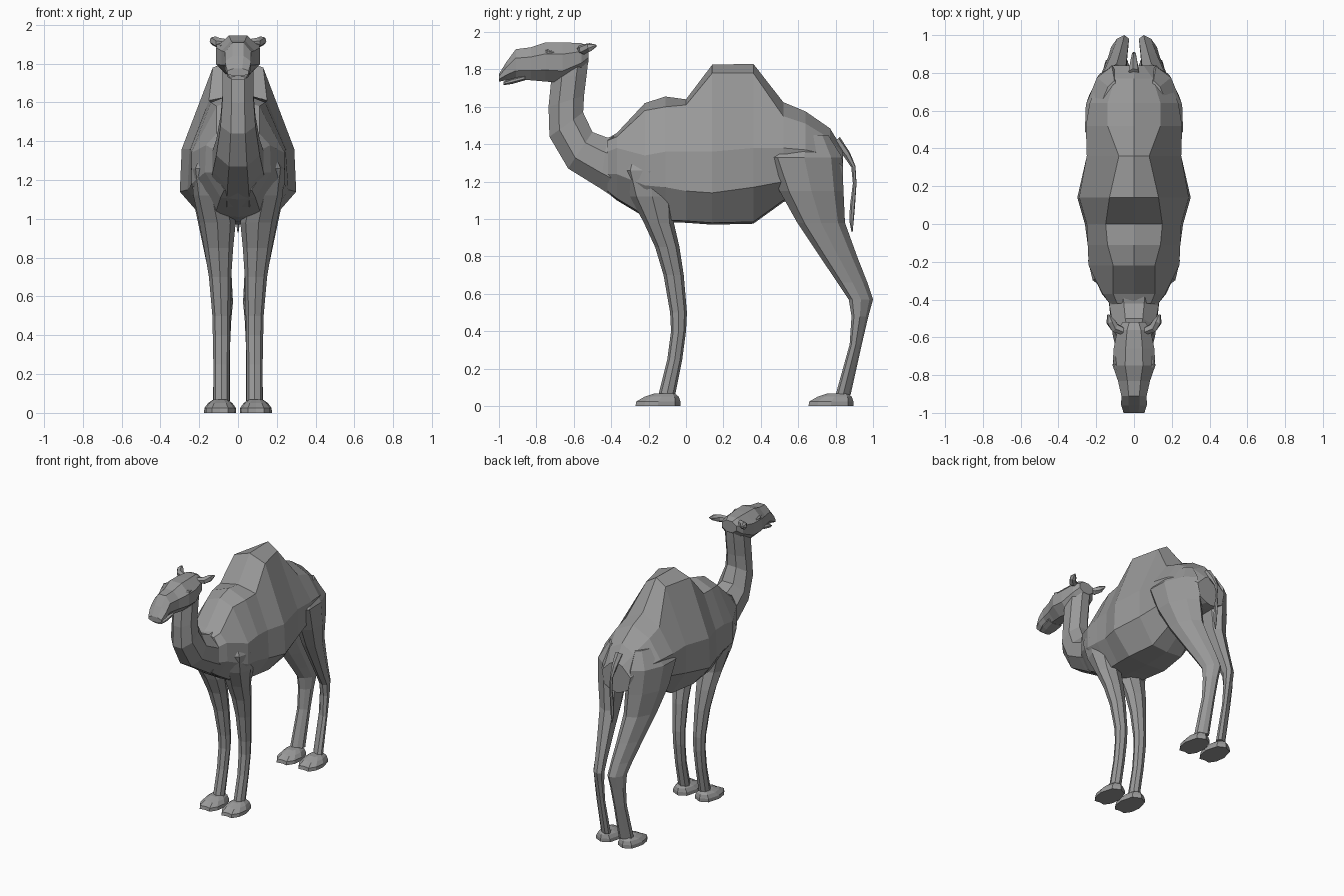
import bpy, bmesh, math
from mathutils import Vector

hide = bpy.data.materials.new("grey hide")
hide.diffuse_color = (0.32, 0.32, 0.32, 1)


def loft(name, rings, mirror=False):
    """Skin a list of equal point rings, cap the ends, optionally mirror in x."""
    bm = bmesh.new()
    for s in ((1, -1) if mirror else (1,)):
        vs = [[bm.verts.new((p[0] * s, p[1], p[2])) for p in r] for r in rings]
        n = len(vs[0])
        for a, b in zip(vs, vs[1:]):
            for i in range(n):
                j = (i + 1) % n
                bm.faces.new((a[i], a[j], b[j], b[i]))
        bm.faces.new(vs[0])
        bm.faces.new(vs[-1])
    bmesh.ops.recalc_face_normals(bm, faces=bm.faces)
    me = bpy.data.meshes.new(name)
    bm.to_mesh(me)
    bm.free()
    me.materials.append(hide)
    ob = bpy.data.objects.new(name, me)
    bpy.context.collection.objects.link(ob)
    return ob


def oval(c, u, v, n=8, boxy=False):
    """Ring around c with half axes u and v."""
    off = math.pi / n if boxy else 0
    k = 1 / math.cos(off)
    return [c + u * math.cos(2 * math.pi * i / n + off) * k
            + v * math.sin(2 * math.pi * i / n + off) * k for i in range(n)]


def tube(name, path, mirror=False, n=6):
    """Tapered tube: path of (x, y, z, radius)."""
    pts = [Vector(p[:3]) for p in path]
    rings = []
    for i, p in enumerate(pts):
        d = (pts[min(i + 1, len(pts) - 1)] - pts[max(i - 1, 0)]).normalized()
        u = d.cross(Vector((0.3, 1, 0.2))).normalized()
        rings.append(oval(p, u * path[i][3], d.cross(u) * path[i][3], n))
    return loft(name, rings, mirror)


# Torso with both humps: y, top, shoulder (w, z), flank (w, z), belly edge (w, z), keel (w, z)
torso = [
    (-.42, 1.43, .09, 1.42, .13, 1.36, .13, 1.24, .07, 1.14),
    (-.37, 1.46, .11, 1.44, .165, 1.38, .17, 1.24, .09, 1.10),
    (-.22, 1.62, .11, 1.58, .24, 1.34, .24, 1.18, .12, 1.01),
    (-.11, 1.655, .14, 1.60, .245, 1.36, .245, 1.17, .14, .985),
    (0.00, 1.64, .15, 1.61, .25, 1.36, .26, 1.15, .15, .98),
    (.14, 1.825, .13, 1.78, .29, 1.36, .30, 1.14, .16, .97),
    (.36, 1.83, .08, 1.78, .25, 1.38, .25, 1.17, .13, .975),
    (.52, 1.625, .14, 1.55, .255, 1.38, .22, 1.20, .10, 1.09),
    (.64, 1.575, .14, 1.51, .235, 1.37, .21, 1.22, .08, 1.14),
    (.77, 1.485, .10, 1.43, .18, 1.34, .16, 1.20, .06, 1.14),
    (.84, 1.37, .05, 1.35, .12, 1.28, .10, 1.18, .04, 1.14),
]
rings = []
for y, top, wt, zt, wu, zu, wl, zl, wb, bot in torso:
    side = [(wt, zt), (wu, zu), (wl, zl), (wb, bot + .01)]
    rings.append([(0, y, top)] + [(x, y, z) for x, z in side] + [(0, y, bot)]
                 + [(-x, y, z) for x, z in reversed(side)])
loft("torso", rings)

# Neck: throat (y, z), nape (y, z), half width
neck = [
    (-.30, 1.06, -.34, 1.45, .14), (-.46, 1.165, -.42, 1.435, .13),
    (-.63, 1.27, -.50, 1.465, .112), (-.73, 1.44, -.55, 1.57, .09),
    (-.735, 1.60, -.545, 1.66, .08), (-.72, 1.75, -.53, 1.78, .08),
    (-.70, 1.85, -.52, 1.87, .075),
]
rings = []
for fy, fz, by, bz, w in neck:
    f, b = Vector((0, fy, fz)), Vector((0, by, bz))
    rings.append(oval((f + b) / 2, Vector((w, 0, 0)), (f - b) / 2, 8, True))
loft("neck", rings)


def along_y(name, rows):
    """Boxy loft along y: y, top, bottom, half width."""
    loft(name, [oval(Vector((0, y, (t + b) / 2)), Vector((w, 0, 0)),
                     Vector((0, 0, (t - b) / 2)), 8, True) for y, t, b, w in rows])


# Head and lower lip
along_y("head", [
    (-.52, 1.925, 1.84, .06), (-.56, 1.94, 1.79, .088), (-.66, 1.945, 1.728, .108),
    (-.75, 1.945, 1.735, .113), (-.83, 1.918, 1.742, .085), (-.91, 1.908, 1.745, .067),
    (-.96, 1.84, 1.742, .068), (-1.0, 1.775, 1.735, .055)])
along_y("lower_lip", [
    (-.86, 1.77, 1.742, .06), (-.93, 1.755, 1.722, .055), (-.975, 1.735, 1.716, .04)])

# Ears, eyes and tail
tube("ears", [(.05, -.57, 1.905, .02), (.10, -.55, 1.907, .027),
              (.125, -.515, 1.918, .024), (.137, -.48, 1.927, .006)], True)
tube("eyes", [(.085, -.775, 1.89, .006), (.099, -.74, 1.893, .014),
              (.097, -.70, 1.89, .006)], True)
tube("tail", [(0, .80, 1.42, .03), (0, .86, 1.345, .02), (0, .895, 1.28, .012),
              (0, .902, 1.19, .01), (0, .89, 1.07, .014), (0, .885, .99, .012),
              (0, .888, .93, .003)])


def legs(name, rows, skew=0, turn=0):
    """Pair of legs: z, y front, y back, x inner, x outer; skew swings the back inward."""
    rings = []
    for z, y0, y1, x0, x1 in rows:
        hy = (y1 - y0) / 2
        rings.append(oval(Vector(((x0 + x1) / 2, (y0 + y1) / 2, z)), Vector(((x1 - x0) / 2, 0, 0)),
                          Vector((-skew - turn * hy, hy, 0))))
    loft(name, rings, True)


legs("front_legs", [
    (1.36, -.30, -.12, .12, .19), (1.26, -.34, -.05, .08, .243), (1.12, -.30, -.06, .04, .23),
    (.98, -.225, -.065, .012, .20), (.85, -.165, -.035, .025, .175), (.70, -.12, -.012, .035, .15),
    (.50, -.085, .005, .04, .132), (.40, -.08, 0, .04, .13), (.25, -.10, -.02, .045, .127),
    (.05, -.15, -.06, .045, .127)])
legs("hind_legs", [
    (1.45, .54, .76, .10, .17), (1.33, .43, .835, .07, .255), (1.15, .50, .842, .045, .242),
    (.98, .595, .85, .045, .205), (.80, .715, .915, .04, .165), (.66, .81, .97, .035, .135),
    (.57, .87, 1.0, .03, .122), (.48, .885, .975, .038, .12), (.33, .875, .94, .045, .118),
    (.06, .80, .88, .045, .127)], .015, .15)


# Broad pad feet with a slight cleft at the toes
def feet(name, y0, y1):
    outline = [(0, .03), (.5, 0), (.88, .2), (1, .5), (.7, .88), (0, 1),
               (-.7, .88), (-1, .5), (-.88, .2), (-.5, 0)]
    rings = []
    for z, s, shift in ((0, 1, 0), (.025, .98, .002), (.05, .76, .02), (.068, .45, .035)):
        mid, ln = (y0 + y1) / 2 + shift, (y1 - y0) * s
        rings.append([(.092 + x * .083 * s, mid + (t - .5) * ln, z) for x, t in outline])
    loft(name, rings, True)


feet("front_feet", -.27, -.03)
feet("hind_feet", .655, .895)
